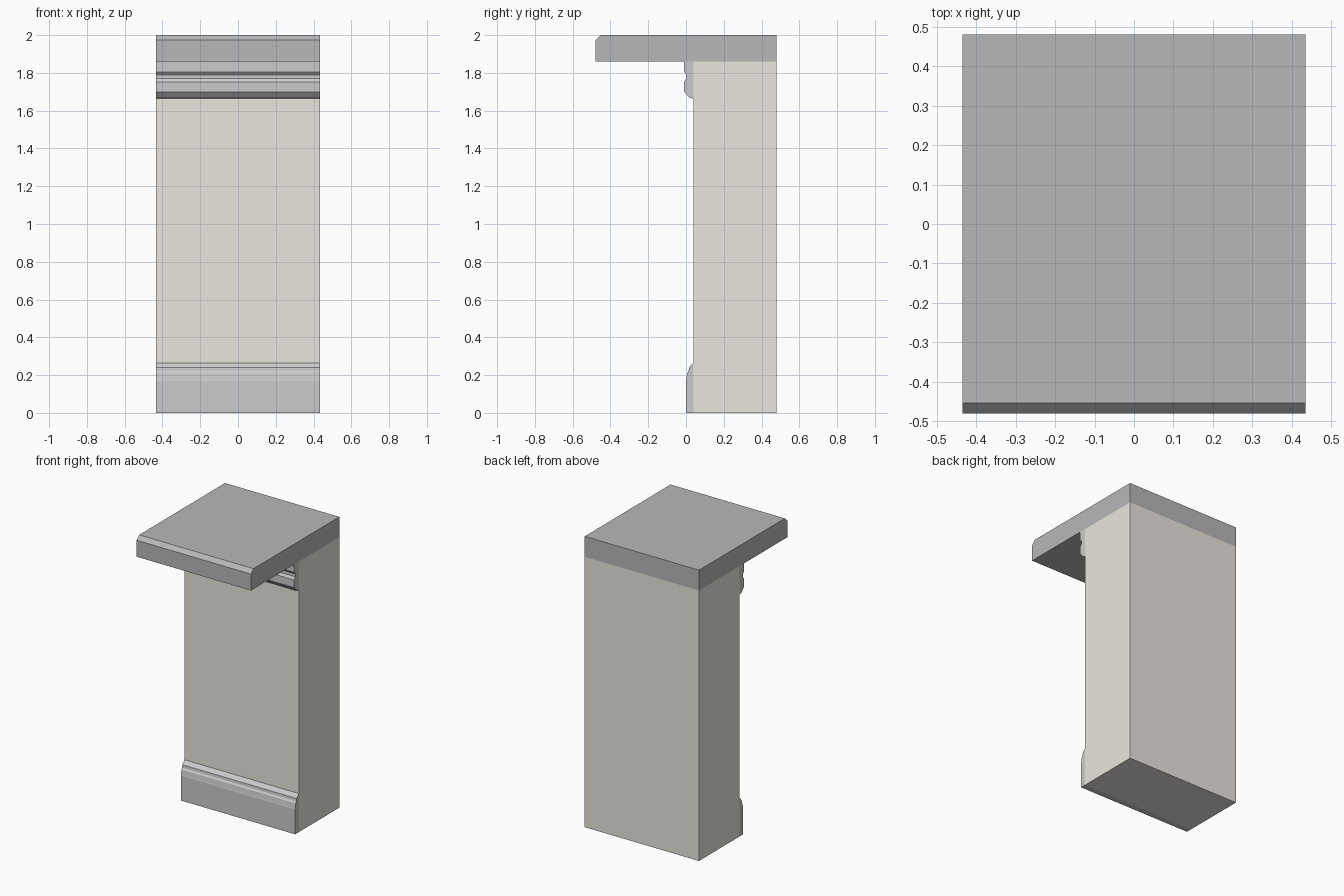
import bpy, bmesh

if "Cube" in bpy.data.objects:
    bpy.data.objects.remove(bpy.data.objects["Cube"])

HALF_WIDTH = 0.435
BACK = 0.48
WALL_FRONT = 0.04


def extrude_profile(name, profile, color=None):
    """Sweep a (y, z) profile across the full width along x."""
    bm = bmesh.new()
    face = bm.faces.new([bm.verts.new((-HALF_WIDTH, y, z)) for y, z in profile])
    res = bmesh.ops.extrude_face_region(bm, geom=[face])
    verts = [g for g in res["geom"] if isinstance(g, bmesh.types.BMVert)]
    bmesh.ops.translate(bm, verts=verts, vec=(2 * HALF_WIDTH, 0, 0))
    bmesh.ops.recalc_face_normals(bm, faces=bm.faces)
    mesh = bpy.data.meshes.new(name)
    bm.to_mesh(mesh)
    bm.free()
    obj = bpy.data.objects.new(name, mesh)
    bpy.context.collection.objects.link(obj)
    if color:
        mat = bpy.data.materials.new(name + "_colour")
        mat.diffuse_color = color
        mat.use_nodes = True
        mat.node_tree.nodes["Principled BSDF"].inputs["Base Color"].default_value = mat.diffuse_color
        mesh.materials.append(mat)
    return obj


# Plain wall body
extrude_profile("wall", [(WALL_FRONT, 0), (BACK, 0), (BACK, 1.86), (WALL_FRONT, 1.86)],
                (0.83, 0.80, 0.74, 1))

# Overhanging counter slab with a chamfered front top edge
extrude_profile("counter_top", [(-0.48, 1.86), (BACK, 1.86), (BACK, 2.0),
                                (-0.453, 2.0), (-0.48, 1.973)],
                (0.48, 0.48, 0.48, 1))

# Stepped skirting along the foot of the wall
extrude_profile("base_moulding", [
    (WALL_FRONT, 0), (0, 0), (0, 0.17), (0.002, 0.18), (0.006, 0.21),
    (0.014, 0.222), (0.016, 0.24), (0.036, 0.262), (WALL_FRONT, 0.265)],
    (0.58, 0.58, 0.58, 1))

# Crown moulding with a groove, under the counter
extrude_profile("crown_moulding", [
    (WALL_FRONT, 1.86), (-0.01, 1.86), (-0.01, 1.805), (0.002, 1.79),
    (0.002, 1.77), (-0.01, 1.753), (-0.01, 1.70), (0.02, 1.667), (WALL_FRONT, 1.665)],
    (0.58, 0.58, 0.58, 1))
